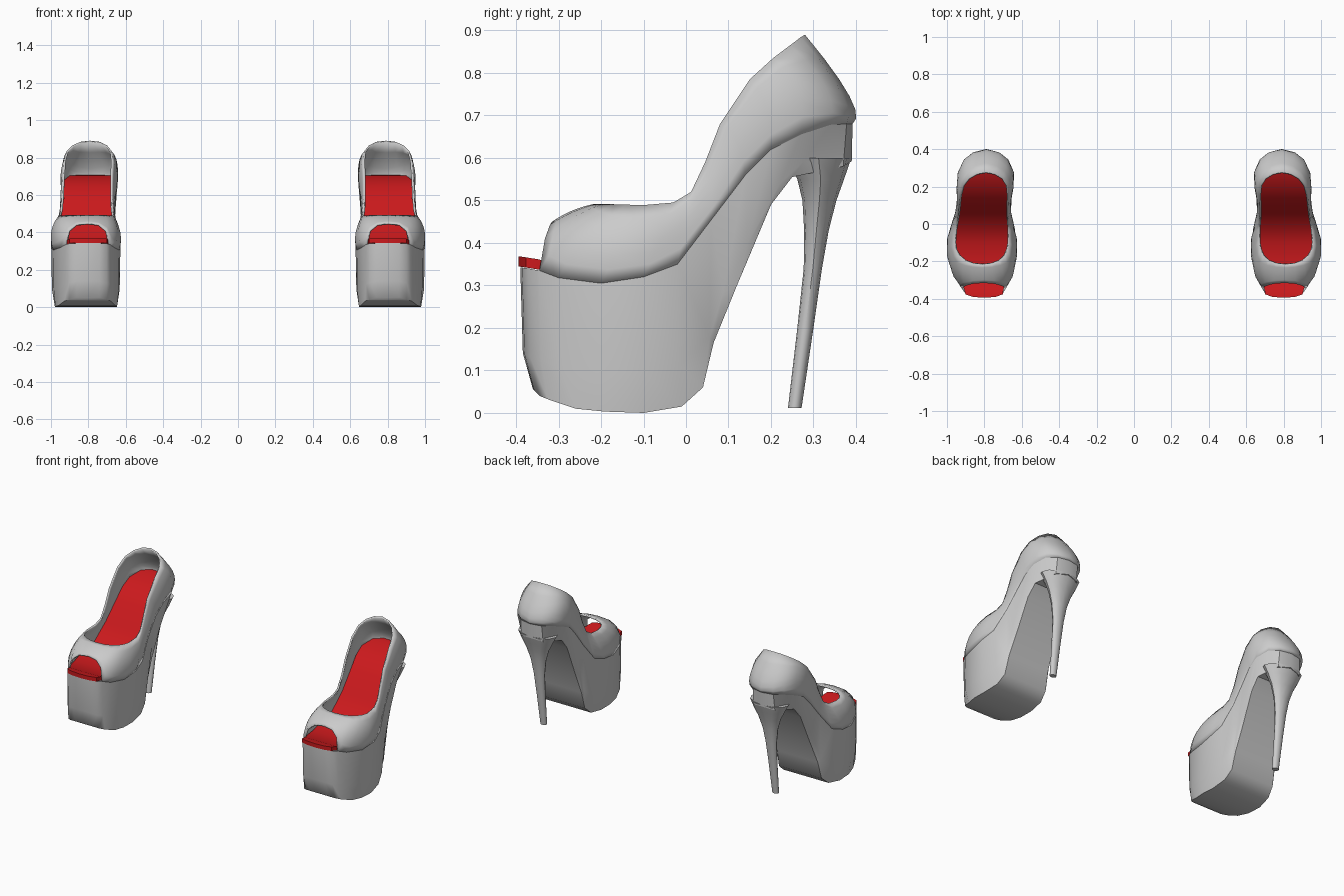
import bpy, bmesh, math

if "Cube" in bpy.data.objects:
    bpy.data.objects.remove(bpy.data.objects["Cube"])

# Half outlines from toe centre to heel centre: (y, z, half width)
TOPLINE = [(-.215, .492, 0), (-.21, .492, .05), (-.195, .492, .09), (-.17, .491, .12), (-.14, .49, .138),
           (-.1, .489, .146), (-.03, .495, .144), (.012, .52, .138), (.045, .59, .134), (.08, .68, .132),
           (.15, .785, .13), (.205, .835, .12), (.245, .865, .092), (.27, .884, .05), (.28, .89, 0)]
MIDDLE = [(-.268, .476, 0), (-.268, .472, .055), (-.268, .458, .108), (-.27, .43, .139), (-.235, .41, .166),
          (-.15, .40, .185), (-.06, .41, .18), (0, .45, .157), (.06, .53, .145), (.12, .64, .145),
          (.19, .715, .151), (.265, .765, .147), (.33, .765, .112), (.365, .755, .066), (.385, .745, 0)]
SEAM = [(-.315, .45, 0), (-.32, .443, .06), (-.332, .41, .1), (-.345, .335, .118), (-.3, .318, .145),
        (-.2, .305, .176), (-.1, .32, .185), (-.02, .35, .172), (.06, .455, .15), (.14, .56, .142),
        (.2, .62, .145), (.27, .655, .148), (.34, .678, .12), (.378, .68, .07), (.392, .68, 0)]
TOE = [(-.39, .342, 0), (-.386, .342, .06), (-.372, .34, .1)]
BOTTOM = [(-.36, .055, 0), (-.357, .052, .06), (-.345, .04, .1), (-.325, .032, .125), (-.26, .01, .15),
          (-.19, .003, .165), (-.1, 0, .165), (-.01, .015, .155), (.04, .06, .145), (.065, .165, .138),
          (.12, .3, .13), (.2, .49, .125), (.25, .555, .12), (.37, .58, .075), (.39, .592, 0)]
SPINE = [(-.4, .80), (-.13, .815), (.07, .806), (.25, .792), (.4, .79)]


def centre(y):
    for (a, xa), (b, xb) in zip(SPINE, SPINE[1:]):
        if y <= b:
            return xa + (xb - xa) * (y - a) / (b - a)
    return SPINE[-1][1]


def ring(row):
    pts = [(centre(y) + w, y, z) for y, z, w in row]
    return pts + [(centre(y) - w, y, z) for y, z, w in row[-2:0:-1]]


def build(name, rings, cap_top=None, cap_bottom=None, thick=0, color=None, angle=40):
    """Loft rings from top to bottom; caps are 'ladder' strips or a single 'ngon'."""
    bm = bmesh.new()
    loops = [[bm.verts.new(p) for p in r] for r in rings]
    n = len(loops[0])
    for a, b in zip(loops, loops[1:]):
        for i in range(n):
            j = (i + 1) % n
            bm.faces.new((a[i], b[i], b[j], a[j]))
    for loop, cap, flip in ((loops[0], cap_top, 1), (loops[-1], cap_bottom, -1)):
        if cap == 'ngon':
            bm.faces.new(loop[::flip])
        elif cap == 'ladder':
            for i in range(n // 2):
                quad = [loop[i], loop[i + 1], loop[-(i + 1)], loop[-i]]
                bm.faces.new(list(dict.fromkeys(quad))[::flip])
    me = bpy.data.meshes.new(name)
    bm.to_mesh(me)
    bm.free()
    ob = bpy.data.objects.new(name, me)
    bpy.context.collection.objects.link(ob)
    if color:
        mat = bpy.data.materials.new(name + "_color")
        mat.diffuse_color = color
        mat.use_nodes = True
        mat.node_tree.nodes["Principled BSDF"].inputs["Base Color"].default_value = mat.diffuse_color
        me.materials.append(mat)
    bpy.ops.object.select_all(action='DESELECT')
    ob.select_set(True)
    bpy.context.view_layer.objects.active = ob
    bpy.ops.object.shade_smooth_by_angle(angle=math.radians(angle))
    if thick:
        sol = ob.modifiers.new("Thickness", 'SOLIDIFY')
        sol.thickness, sol.offset = thick, -1
    # the other shoe of the pair
    ob.modifiers.new("Pair", 'MIRROR').use_mirror_merge = False
    return ob


def blend(t):
    """Smooth curve through topline, middle and seam."""
    a, b, c = (2 * t - 1) * (t - 1), 4 * t * (1 - t), t * (2 * t - 1)
    return [tuple(a * p + b * q + c * r for p, q, r in zip(*k)) for k in zip(TOPLINE, MIDDLE, SEAM)]


# Upper with open peep toe and foot opening
build("uppers", [ring(blend(k / 6)) for k in range(7)], thick=.01)

# Platform and arch
rim = TOE + SEAM[3:]
lower = []
for i, (s, b) in enumerate(zip(rim, BOTTOM)):
    t = .2 if i < 9 else .7
    lower.append((s[0] + (b[0] - s[0]) * t, s[1] + (b[1] - s[1]) * .7, s[2] + (b[2] - s[2]) * t))
build("platforms", [ring(rim), ring(lower), ring(BOTTOM)], cap_bottom='ladder')

# Red insole slab
inset = [(y - .004 if i < 3 else min(y, .375), z + .026, max(0, w - (0 if i < 3 else .012)))
         for i, (y, z, w) in enumerate(rim)]
under = [(y, z - .024, w) for y, z, w in inset]
build("insoles", [ring(inset), ring(under)], 'ladder', 'ladder', color=(.6, .01, .012, 1))

# Stiletto heels: (front y, back y, z, half width)
HEEL = [(.235, .389, .6, .125), (.262, .372, .55, .1), (.274, .354, .5, .074), (.278, .336, .43, .05),
        (.277, .32, .34, .036), (.262, .3, .2, .027), (.24, .272, .012, .02)]
sections = []
for f, b, z, w in HEEL:
    cy, r = (f + b) / 2, (b - f) / 2
    sections.append([(.791 + w * math.cos(a), cy + r * math.sin(a), z)
                     for a in (math.tau * k / 12 for k in range(12))])
build("heels", sections, 'ngon', 'ngon')
